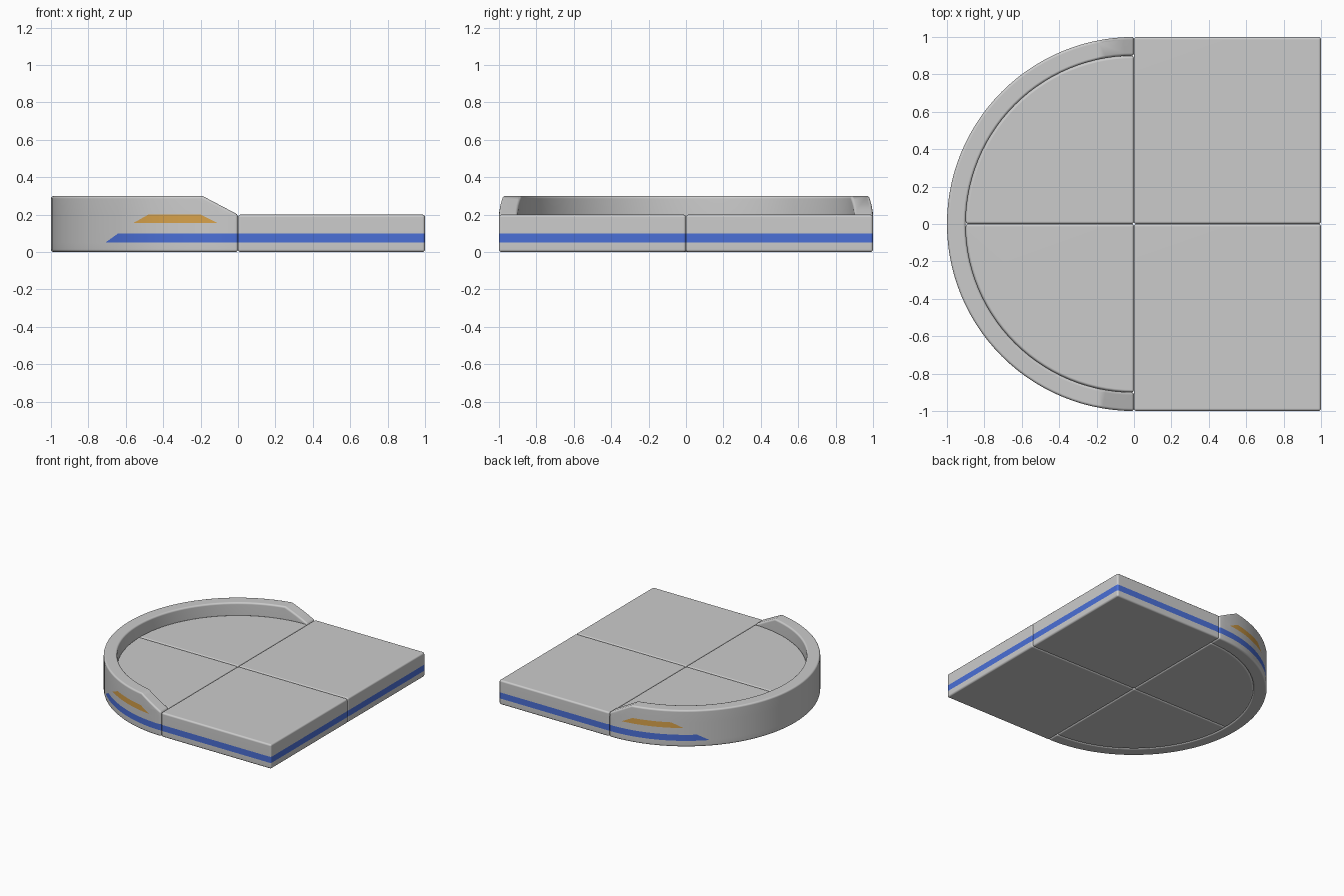
import bpy
import bmesh
from math import sin, cos, pi, hypot, radians

if "Cube" in bpy.data.objects:
    bpy.data.objects.remove(bpy.data.objects["Cube"])

FLOOR, RIM, INNER, OUTER = 0.2, 0.3, 0.9, 1.0
BLUE_BAND = (0.05, 0.1)
ORANGE_BAND = (0.155, 0.2)


def make_material(name, color):
    mat = bpy.data.materials.new(name)
    mat.use_nodes = True
    mat.diffuse_color = color
    mat.node_tree.nodes["Principled BSDF"].inputs["Base Color"].default_value = color
    return mat


MATERIALS = [
    make_material("light_grey", (0.6, 0.6, 0.6, 1)),
    make_material("blue", (0.07, 0.16, 0.68, 1)),
    make_material("orange", (0.68, 0.36, 0.07, 1)),
]


def arc(radius, start, end, steps):
    angles = [start + (end - start) * i / steps for i in range(steps + 1)]
    return [(radius * cos(a), radius * sin(a)) for a in angles]


def prism(outline, height):
    """Upright solid over a flat outline."""
    bm = bmesh.new()
    base = bm.faces.new([bm.verts.new((x, y, 0)) for x, y in outline])
    top = bmesh.ops.extrude_face_region(bm, geom=[base], use_keep_orig=True)["geom"]
    verts = [v for v in top if isinstance(v, bmesh.types.BMVert)]
    bmesh.ops.translate(bm, verts=verts, vec=(0, 0, height))
    bmesh.ops.recalc_face_normals(bm, faces=bm.faces[:])
    return bm


def round_edges(bm):
    bmesh.ops.recalc_face_normals(bm, faces=bm.faces[:])
    edges = [e for e in bm.edges if e.calc_face_angle(0) > radians(35)]
    bmesh.ops.bevel(bm, geom=edges, offset=0.014, offset_type='OFFSET', segments=3,
                    profile=0.5, affect='EDGES', clamp_overlap=False)
    bm.normal_update()


def cut(bm, faces, point, normal):
    geom = set(faces)
    for f in faces:
        geom.update(f.edges)
        geom.update(f.verts)
    bmesh.ops.bisect_plane(bm, geom=list(geom), dist=1e-5, plane_co=point, plane_no=normal)


def band_faces(bm, band, is_outside):
    """Outer wall faces whose middle lies in a height band."""
    found = []
    for f in bm.faces:
        c = f.calc_center_median()
        if abs(f.normal.z) < 0.1 and band[0] < c.z < band[1] and is_outside(c):
            found.append(f)
    return found


def split_heights(bm, heights):
    for z in heights:
        walls = [f for f in bm.faces if abs(f.normal.z) < 0.1]
        cut(bm, walls, (0, 0, z), (0, 0, 1))


def slanted_limit(bm, band, is_outside, x_low, x_high):
    """Cut a band along a slanted end running from its lower to its upper edge."""
    normal = (band[1] - band[0], 0, x_low - x_high)
    cut(bm, band_faces(bm, band, is_outside), (x_low, 0, band[0]), normal)


def finish(bm, name):
    mesh = bpy.data.meshes.new(name)
    bm.to_mesh(mesh)
    bm.free()
    for mat in MATERIALS:
        mesh.materials.append(mat)
    obj = bpy.data.objects.new(name, mesh)
    bpy.context.collection.objects.link(obj)
    bpy.ops.object.select_all(action='DESELECT')
    obj.select_set(True)
    bpy.context.view_layer.objects.active = obj
    bpy.ops.object.shade_smooth_by_angle(angle=radians(40))
    weighted = obj.modifiers.new("Even normals", 'WEIGHTED_NORMAL')
    weighted.keep_sharp = True


# Square blocks and quarter-round floors, front and back
for side, label in ((-1, "front"), (1, "back")):
    block = prism([(0, 0), (1, 0), (1, side), (0, side)], FLOOR)
    round_edges(block)
    split_heights(block, BLUE_BAND)
    for face in band_faces(block, BLUE_BAND, lambda c: max(c.x, abs(c.y)) > 0.97):
        face.material_index = 1
    finish(block, label + "_square_block")

    floor = prism([(0, 0)] + arc(INNER, pi, pi - side * pi / 2, 28), FLOOR)
    round_edges(floor)
    finish(floor, label + "_quarter_floor")

# Half-round rim wall
rim = prism(arc(OUTER, pi / 2, 3 * pi / 2, 56) + arc(INNER, 3 * pi / 2, pi / 2, 56), RIM)

# Slope both ends of the rim down to the floor level
bmesh.ops.bisect_plane(rim, geom=rim.verts[:] + rim.edges[:] + rim.faces[:], dist=1e-5,
                       plane_co=(0, 0, FLOOR), plane_no=(RIM - FLOOR, 0, 0.19),
                       clear_outer=True)
bmesh.ops.holes_fill(rim, edges=[e for e in rim.edges if e.is_boundary], sides=0)
round_edges(rim)


# Painted stripe and marker on the outer wall
def on_rim(c):
    return hypot(c.x, c.y) > 0.97


split_heights(rim, BLUE_BAND + ORANGE_BAND)
slanted_limit(rim, BLUE_BAND, on_rim, -0.71, -0.64)
slanted_limit(rim, ORANGE_BAND, on_rim, -0.56, -0.48)
slanted_limit(rim, ORANGE_BAND, on_rim, -0.11, -0.2)


def slide(z, band, x_low, x_high):
    return x_low + (x_high - x_low) * (z - band[0]) / (band[1] - band[0])


for face in band_faces(rim, BLUE_BAND, on_rim):
    c = face.calc_center_median()
    if c.x > slide(c.z, BLUE_BAND, -0.71, -0.64):
        face.material_index = 1
for face in band_faces(rim, ORANGE_BAND, on_rim):
    c = face.calc_center_median()
    left = slide(c.z, ORANGE_BAND, -0.56, -0.48)
    right = slide(c.z, ORANGE_BAND, -0.11, -0.2)
    if left < c.x < right:
        face.material_index = 2
finish(rim, "rim_wall")
